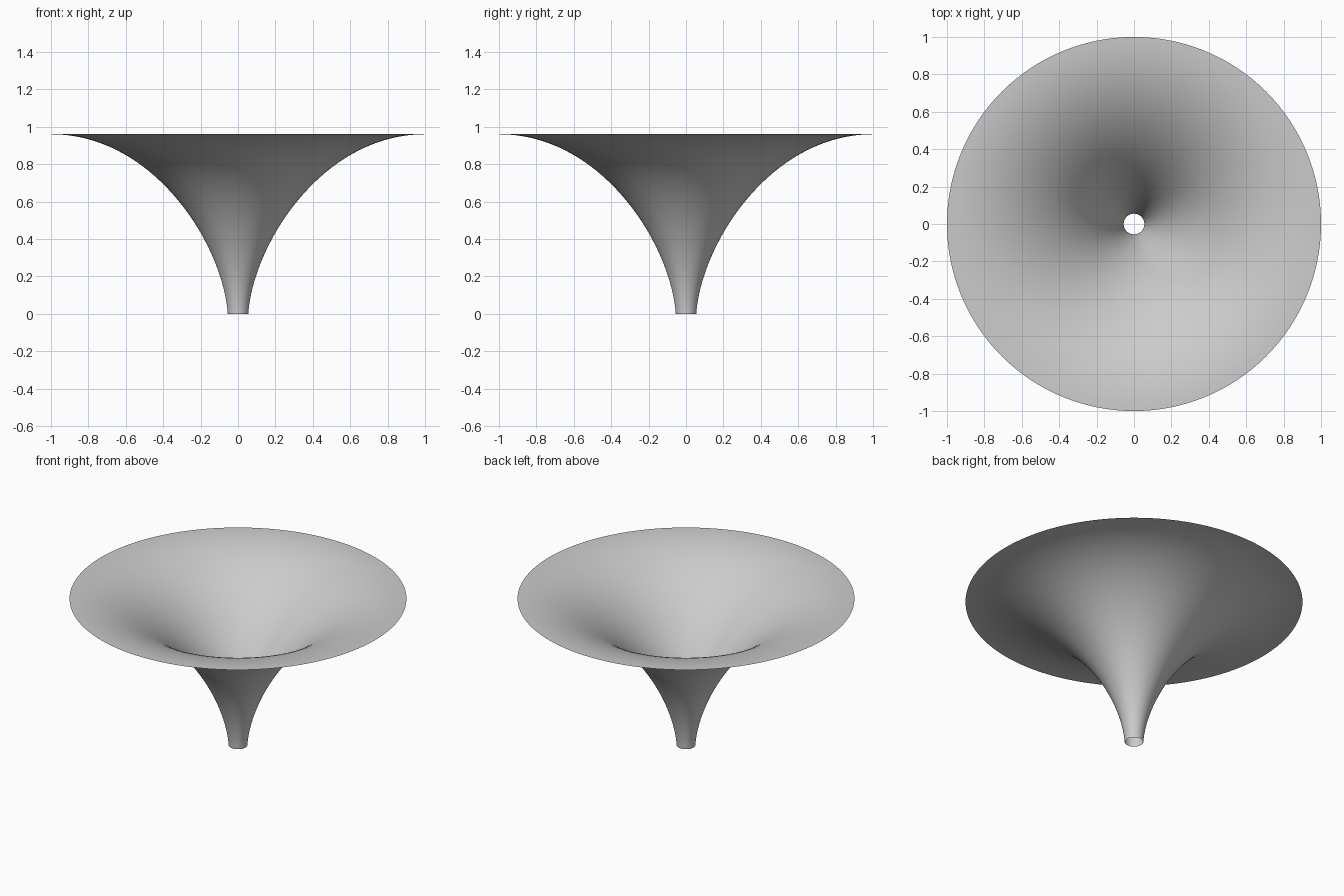
import bpy
import bmesh
import math
from mathutils import Vector
from mathutils.geometry import interpolate_bezier

SEGMENTS = 128
RINGS = 48

if "Cube" in bpy.data.objects:
    bpy.data.objects.remove(bpy.data.objects["Cube"])

# Plain grey finish
grey = bpy.data.materials.new("light_grey")
grey.use_nodes = True
colour = (0.6, 0.6, 0.6, 1)
grey.diffuse_color = colour
grey.node_tree.nodes["Principled BSDF"].inputs["Base Color"].default_value = colour

# Flared profile: steep at the neck, level at the rim
profile = interpolate_bezier(
    Vector((0.055, 0, 0)), Vector((0.08, 0, 0.37)),
    Vector((0.45, 0, 0.96)), Vector((1, 0, 0.96)), RINGS)

# Spin the profile into an open, thin-walled funnel
bm = bmesh.new()
verts = [bm.verts.new(p) for p in profile]
edges = [bm.edges.new(pair) for pair in zip(verts, verts[1:])]
bmesh.ops.spin(bm, geom=verts + edges, cent=(0, 0, 0), axis=(0, 0, 1),
               angle=math.tau, steps=SEGMENTS, use_merge=True)
bmesh.ops.remove_doubles(bm, verts=bm.verts, dist=0.0001)

# Face the surface up and inward
bm.normal_update()
if sum(f.normal.z for f in bm.faces) < 0:
    bmesh.ops.reverse_faces(bm, faces=bm.faces)
for face in bm.faces:
    face.smooth = True

mesh = bpy.data.meshes.new("funnel")
bm.to_mesh(mesh)
bm.free()
mesh.materials.append(grey)
funnel = bpy.data.objects.new("funnel", mesh)
bpy.context.collection.objects.link(funnel)
